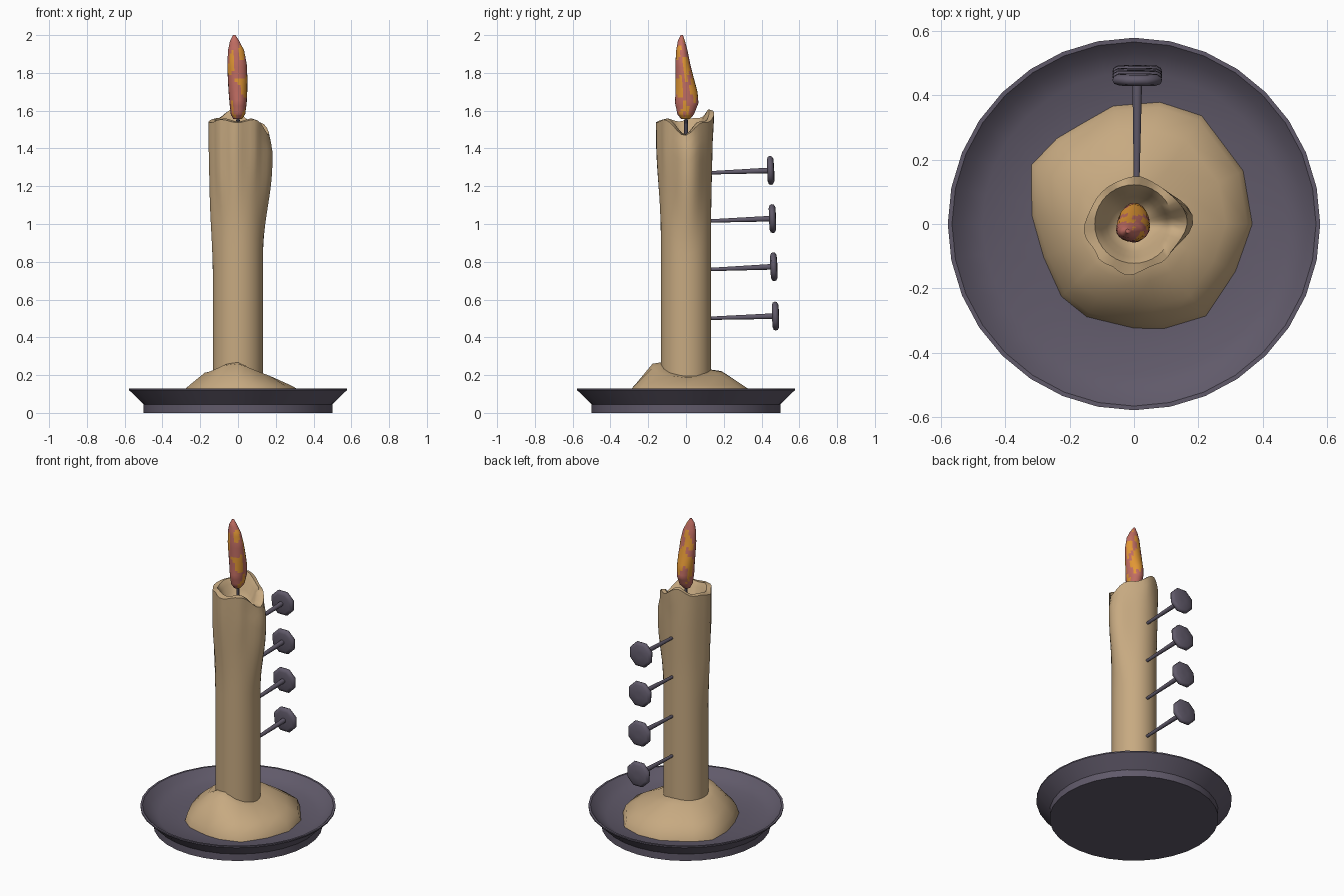
import bpy, bmesh, math
from mathutils import Vector, Matrix, noise

if "Cube" in bpy.data.objects:
    bpy.data.objects.remove(bpy.data.objects["Cube"])


def material(name, rgb):
    m = bpy.data.materials.new(name)
    m.diffuse_color = (*rgb, 1)
    m.use_nodes = True
    m.node_tree.nodes["Principled BSDF"].inputs["Base Color"].default_value = m.diffuse_color
    return m


WAX = material("tan wax", (0.57, 0.40, 0.22))
IRON = material("dark iron", (0.118, 0.102, 0.144))
ORANGE = material("flame orange", (0.76, 0.31, 0.035))
PINK = material("flame rose", (0.54, 0.155, 0.125))


def loft(name, rings, mats, angle=40):
    """Skin a list of equal rings and cap both ends."""
    bm = bmesh.new()
    vr = [[bm.verts.new(p) for p in r] for r in rings]
    n = len(vr[0])
    for a, b in zip(vr, vr[1:]):
        for i in range(n):
            j = (i + 1) % n
            bm.faces.new((a[i], a[j], b[j], b[i]))
    bm.faces.new(vr[0][::-1])
    bm.faces.new(vr[-1])
    bmesh.ops.recalc_face_normals(bm, faces=bm.faces)
    me = bpy.data.meshes.new(name)
    bm.to_mesh(me)
    bm.free()
    ob = bpy.data.objects.new(name, me)
    bpy.context.collection.objects.link(ob)
    for m in mats:
        me.materials.append(m)
    bpy.ops.object.select_all(action='DESELECT')
    ob.select_set(True)
    bpy.context.view_layer.objects.active = ob
    bpy.ops.object.shade_smooth_by_angle(angle=math.radians(angle))
    return ob


def circle(r, z, n, cx=0, cy=0, ry=None):
    ry = r if ry is None else ry
    return [Vector((cx + r * math.cos(2 * math.pi * i / n),
                    cy + ry * math.sin(2 * math.pi * i / n), z)) for i in range(n)]


def bump(deg, centre, width):
    d = (deg - centre + 180) % 360 - 180
    return math.exp(-(d / width) ** 2)


def smooth(a, b, x):
    t = max(0, min(1, (x - a) / (b - a)))
    return t * t * (3 - 2 * t)


# Dish with flared rim
dish = [(0.5, 0), (0.5, 0.045), (0.578, 0.122), (0.578, 0.13), (0.565, 0.13),
        (0.53, 0.095), (0.47, 0.065), (0.3, 0.055), (0.02, 0.055)]
loft("dish", [circle(r, z, 32) for r, z in dish], [IRON])

# Pool of melted wax: (angle, radius) outline
outline = [(0, .37), (26, .38), (58, .40), (78, .39), (100, .375), (118, .353),
           (132, .36), (150, .37), (175, .32), (200, .30), (225, .32), (243, .325),
           (270, .325), (286, .34), (308, .365), (335, .35)]
rings = [[], [], [], [], []]
for deg, R in outline:
    a = math.radians(deg)
    h = 0.225 + 0.05 * bump(deg, 262, 35) - 0.028 * bump(deg, 10, 50) + 0.01 * bump(deg, 90, 30)
    for ring, (r, z) in zip(rings, [(R, 0.05), (R * 0.95, 0.105),
                                    (0.12 + (R - 0.12) * 0.66, 0.15 + (h - 0.22) * 0.3),
                                    (0.12 + (R - 0.12) * 0.28, h - 0.012), (0.11, h)]):
        ring.append(Vector((r * math.cos(a), r * math.sin(a), z)))
loft("wax_pool", rings, [WAX], 60)

# Candle with drips and a hollow, uneven rim
N = 40


def rim_z(deg):
    return (1.545 + 0.055 * bump(deg, 108, 28) - 0.075 * bump(deg, 0, 24)
            + 0.008 * math.sin(math.radians(deg * 5)))


def candle_r(deg, z):
    r = 0.133 + 0.008 * smooth(1.0, 1.5, z)
    r += 0.045 * bump(deg, 5, 26) * smooth(0.85, 1.3, z) * (1 - 0.45 * smooth(1.38, 1.48, z))
    r += 0.020 * bump(deg, 262, 16) * smooth(0.9, 1.45, z)
    r += 0.017 * bump(deg, 190, 18) * smooth(0.7, 1.15, z)
    r += 0.014 * bump(deg, 228, 11) * smooth(1.0, 1.3, z)
    r += 0.008 * bump(deg, 85, 16) * smooth(1.4, 1.58, z)
    r += 0.007 * bump(deg, 310, 10) * smooth(1.15, 1.4, z)
    return r


rings = []
for k in range(25):
    t = k / 24
    ring = []
    for i in range(N):
        deg = 360 * i / N
        z = 0.1 + (rim_z(deg) - 0.1) * t ** 0.8
        r = candle_r(deg, z)
        ring.append(Vector((r * math.cos(math.radians(deg)), r * math.sin(math.radians(deg)), z)))
    rings.append(ring)
for r, mix, dz in [(0.122, 1, 0.006), (0.103, 0.9, -0.01), (0.085, 0.5, -0.01),
                   (0.05, 0.1, -0.005), (0.015, 0, 0)]:
    rings.append([Vector((r * math.cos(2 * math.pi * i / N), r * math.sin(2 * math.pi * i / N),
                          1.425 + (rim_z(360 * i / N) - 1.425) * mix + dz)) for i in range(N)])
loft("candle", rings, [WAX], 60)

# Wick
loft("wick", [circle(0.01, 1.41, 8), circle(0.009, 1.6, 8)], [IRON])

# Flame: z, x range, y range
flame = [(1.555, -.025, .02, -.025, .02), (1.58, -.038, .038, -.045, .042),
         (1.64, -.045, .046, -.058, .066), (1.70, -.05, .049, -.056, .061),
         (1.77, -.054, .05, -.055, .042), (1.85, -.056, .046, -.056, .022),
         (1.92, -.053, .032, -.052, .008), (1.97, -.042, .006, -.043, -.006),
         (2.0, -.026, -.014, -.028, -.016)]
rings = []
for a, b in zip(flame, flame[1:]):
    for s in range(4):
        z, x0, x1, y0, y1 = [p + (q - p) * s / 4 for p, q in zip(a, b)]
        rings.append(circle((x1 - x0) / 2, z, 20, (x0 + x1) / 2, (y0 + y1) / 2, (y1 - y0) / 2))
z, x0, x1, y0, y1 = flame[-1]
rings.append(circle((x1 - x0) / 2, z, 20, (x0 + x1) / 2, (y0 + y1) / 2, (y1 - y0) / 2))
ob = loft("flame", rings, [ORANGE, PINK], 60)
for p in ob.data.polygons:  # mottled streaks, rosier at front and left
    c = p.center
    n = noise.noise(Vector((c.x * 30, c.y * 30, c.z * 9)))
    p.material_index = int(n - 0.1 * p.normal.x - 0.1 * p.normal.y > 0.0)

# Four pins down the back: start height, head height, head y
pins = [(1.270, 1.283, 0.430), (1.015, 1.028, 0.440), (0.758, 0.773, 0.447), (0.500, 0.512, 0.456)]
for k, (z0, z1, y1) in enumerate(pins):
    start, end = Vector((0.008, 0.10, z0)), Vector((0.010, y1, z1))
    rot = (end - start).to_track_quat('Z', 'Y').to_matrix().to_4x4()
    L = (end - start).length
    prof = [(0.009, 0), (0.016, L), (0.06, L), (0.078, L + 0.006), (0.083, L + 0.016),
            (0.080, L + 0.027), (0.065, L + 0.035), (0.02, L + 0.037)]
    m = Matrix.Translation(start) @ rot @ Matrix.Rotation(math.radians(22.5), 4, 'Z')
    loft(f"pin_{k + 1}", [[m @ v for v in circle(r, z, 8)] for r, z in prof], [IRON], 50)
